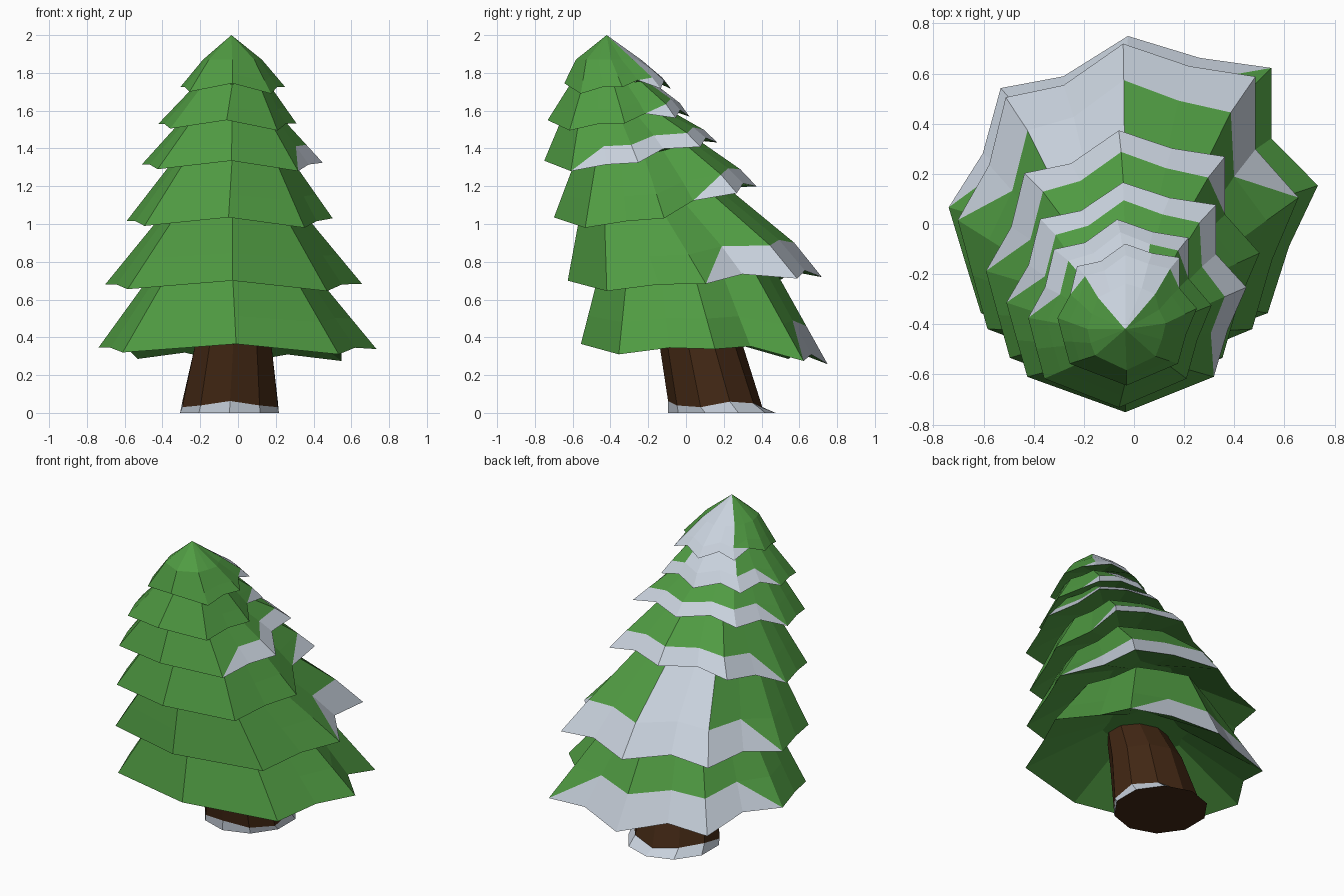
import bpy, bmesh
from math import sin, cos, pi

if "Cube" in bpy.data.objects:
    bpy.data.objects.remove(bpy.data.objects["Cube"])


def material(name, rgb):
    m = bpy.data.materials.new(name)
    m.diffuse_color = (*rgb, 1)
    m.use_nodes = True
    m.node_tree.nodes["Principled BSDF"].inputs["Base Color"].default_value = m.diffuse_color
    return m


GREEN = material("needles", (0.08, 0.33, 0.055))
SNOW = material("snow", (0.58, 0.64, 0.72))
BROWN = material("bark", (0.055, 0.021, 0.007))


def finish(name, bm, mats):
    bmesh.ops.recalc_face_normals(bm, faces=bm.faces)
    me = bpy.data.meshes.new(name)
    bm.to_mesh(me)
    bm.free()
    for m in mats:
        me.materials.append(m)
    ob = bpy.data.objects.new(name, me)
    bpy.context.collection.objects.link(ob)


def face(bm, verts, mat):
    bm.faces.new(verts).material_index = mat


# Jagged outline shared by all tiers, counter-clockwise from the right tip
STAR = [(1.04, .08), (.78, .36), (.78, .78), (.38, .84), (-.02, .97), (-.38, .73),
        (-.73, .66), (-.83, .27), (-1.02, -.05), (-.93, -.37), (-.84, -.68),
        (0, -.98), (.76, -.68), (.88, -.28)]
NOTCHES = (1, 3, 5, 7)
DIP = {10: -.025, 11: .02, 12: -.035}       # front rim waviness
N = len(STAR)


def tier(name, rim, z, lift, top, ztop, toplift, bulge, snow, upper, peak=None):
    """rim = (x, y, rx, ry); top = (y, r); lift = rise at the back;
    snow/upper = snowy sectors of the rim strip and of the slope."""
    cx, cy, rx, ry = rim
    ty, tr = top
    bm = bmesh.new()
    outer, mid, upp, under = [], [], [], []
    for i, (px, py) in enumerate(STAR):
        back = max(0, py)
        h = (px * px + py * py) ** .5
        ox, oy = cx + rx * px, cy + ry * py
        oz = z + lift * back + (.04 if i in NOTCHES else DIP.get(i, 0))
        k = tr * (.5 + .5 / h)              # upper ring is rounder
        ux, uy = -.03 + .88 * k * px, ty + k * py
        uz = ztop + toplift * back
        t = .38
        mx = ox + (ux - ox) * t
        my = oy + (uy - oy) * t * (1 - bulge * back)    # tips droop at the back
        outer.append(bm.verts.new((ox, oy, oz)))
        mid.append(bm.verts.new((mx, my, oz + (uz - oz) * t)))
        upp.append(bm.verts.new((ux, uy, uz)))
        under.append(bm.verts.new((cx + rx * px * .36, cy + ry * py * .36,
                                   z + min(.22, (ztop - z) * .55) + lift * .3 * back)))
    for i in range(N):
        j = (i + 1) % N
        o, p, m, n = outer[i], outer[j], mid[i], mid[j]
        if i == snow[0]:                    # snow strip tapers in
            face(bm, (o, p, n), 1)
            face(bm, (o, n, m), 0)
        elif i == snow[-1]:                 # and tapers out
            face(bm, (o, p, m), 1)
            face(bm, (p, n, m), 0)
        else:
            face(bm, (o, p, n, m), int(i in snow))
        face(bm, (m, n, upp[j], upp[i]), int(i in upper))
        face(bm, (p, o, under[i], under[j]), 0)
    face(bm, under[::-1], 0)
    if peak:
        tip = bm.verts.new(peak)
        for i in range(N):
            face(bm, (upp[i], upp[(i + 1) % N], tip), int(i in upper))
    else:
        face(bm, upp, 0)
    finish(name, bm, (GREEN, SNOW))


# Six leaning foliage tiers, bottom to top
tier("foliage_tier_1", (-.01, .1, .715, .67), .345, -.09, (.0, .46), .76, .03, 0,
     list(range(2, 8)), ())
tier("foliage_tier_2", (-.03, .05, .66, .69), .68, .04, (-.17, .39), 1.08, .12, .25,
     list(range(0, 8)), (4, 5))
tier("foliage_tier_3", (-.05, -.16, .53, .55), 1.015, .19, (-.25, .33), 1.36, .08, .25,
     list(range(1, 8)), ())
tier("foliage_tier_4", (-.035, -.29, .465, .47), 1.315, .12, (-.375, .28), 1.57, .04, .3,
     [12, 13] + list(range(0, 8)), ())
tier("foliage_tier_5", (-.06, -.355, .355, .385), 1.53, .04, (-.4, .215), 1.74, .02, .35,
     list(range(1, 8)), (3, 4, 5))
tier("foliage_tier_6", (-.03, -.36, .27, .29), 1.725, -.01, (-.41, .175), 1.87, 0, .25,
     list(range(1, 7)), (2, 3, 4, 5), (-.035, -.42, 2.0))

# Leaning ten-sided trunk with a wavy snow foot
bm = bmesh.new()
rings = []
for cx, cy, rx, ry, z in ((-.045, .19, .275, .285, 0), (-.042, .155, .266, .25, .045),
                          (-.025, .08, .212, .22, .36), (-.03, -.03, .17, .17, .62)):
    ring = []
    for i in range(10):
        a = 2 * pi * (i + .5) / 10
        wave = .018 * sin(a * 3) if z == .045 else 0
        ring.append(bm.verts.new((cx + rx * cos(a), cy + ry * sin(a), z + wave)))
    rings.append(ring)
for k in range(3):
    for i in range(10):
        j = (i + 1) % 10
        face(bm, (rings[k][i], rings[k][j], rings[k + 1][j], rings[k + 1][i]), int(k == 0))
face(bm, rings[0][::-1], 0)
face(bm, rings[-1], 0)
finish("trunk", bm, (BROWN, SNOW))
